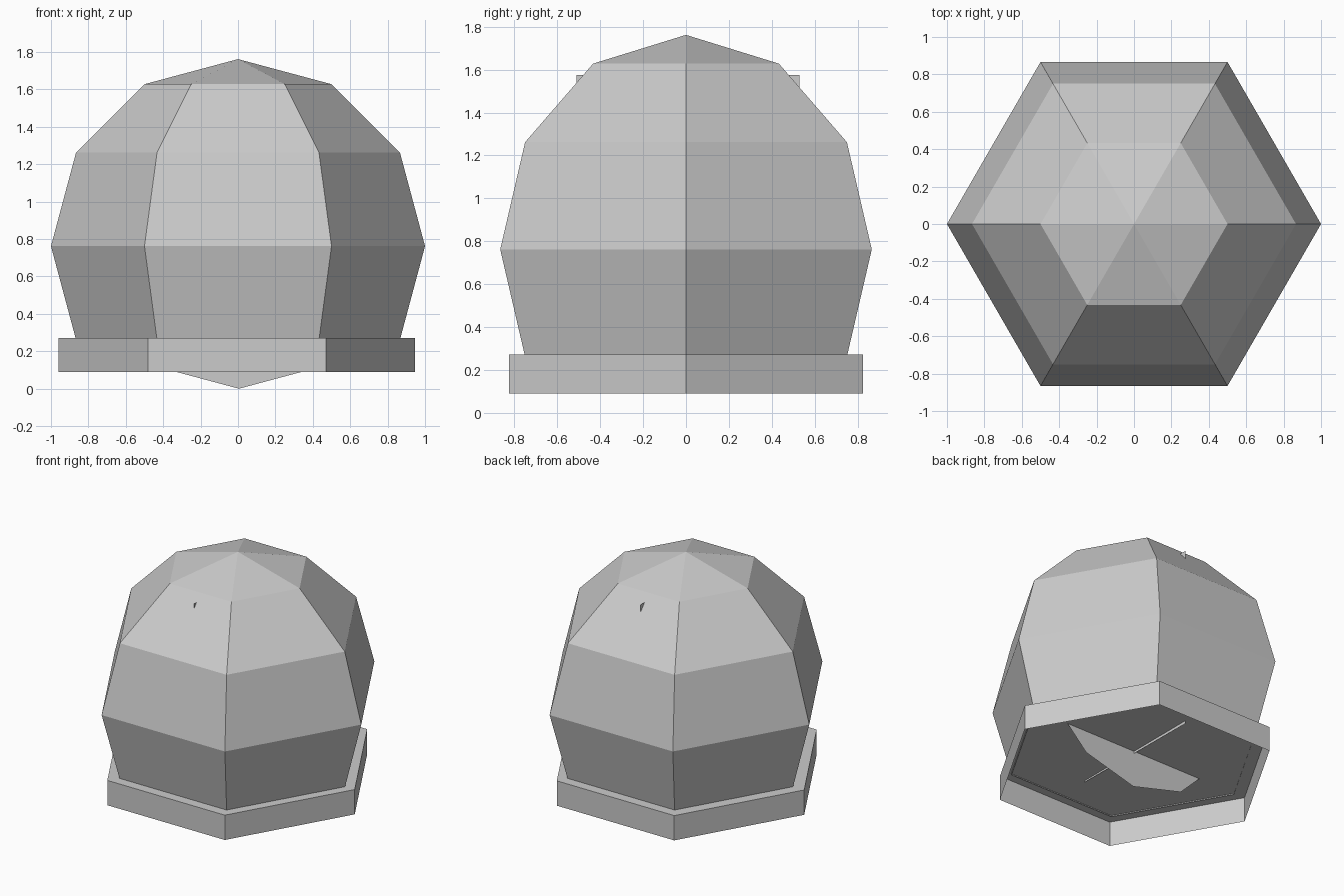
import bpy, bmesh
from math import sin, cos, pi

cube = bpy.data.objects.get("Cube")
if cube:
    bpy.data.objects.remove(cube, do_unlink=True)

grey = bpy.data.materials.new("plain grey")
grey.use_nodes = True
grey.diffuse_color = (0.6, 0.6, 0.6, 1)
grey.node_tree.nodes["Principled BSDF"].inputs["Base Color"].default_value = (0.6, 0.6, 0.6, 1)


def finish(name, bm):
    mesh = bpy.data.meshes.new(name)
    bm.to_mesh(mesh)
    bm.free()
    mesh.materials.append(grey)
    obj = bpy.data.objects.new(name, mesh)
    bpy.context.collection.objects.link(obj)
    return obj


def ring(bm, radius, z, cx=0, sides=6):
    return [bm.verts.new((cx + radius * cos(2 * pi * i / sides),
                          radius * sin(2 * pi * i / sides), z)) for i in range(sides)]


def bridge(bm, low, high):
    n = len(low)
    for i in range(n):
        j = (i + 1) % n
        bm.faces.new((low[i], low[j], high[j], high[i]))


# Dome: six-sided sphere, open below its lowest ring
bm = bmesh.new()
rings = [ring(bm, cos(a), 0.762 + sin(a)) for a in (-pi / 6, 0, pi / 6, pi / 3)]
for low, high in zip(rings, rings[1:]):
    bridge(bm, low, high)
tip = bm.verts.new((0, 0, 1.762))
for i in range(6):
    bm.faces.new((rings[-1][i], rings[-1][(i + 1) % 6], tip))
finish("dome", bm)

# Base: hexagonal tray, closed on top and open underneath
bm = bmesh.new()
low, high = ring(bm, 0.953, 0.09, -0.006), ring(bm, 0.953, 0.272, -0.006)
bridge(bm, low, high)
bm.faces.new(high)
finish("base", bm)

# Upright disc inside the dome, dipping through the base
bm = bmesh.new()
radius = 0.82
bm.faces.new([bm.verts.new((0.005 + radius * sin(i * pi / 6), 0, radius - radius * cos(i * pi / 6)))
              for i in range(12)])
finish("inner_disc", bm)

# Upright panel crossing the disc
bm = bmesh.new()
bm.faces.new([bm.verts.new((0, y, z)) for y, z in
              ((-0.51, 0.26), (0.53, 0.25), (0.53, 1.575), (-0.51, 1.575))])
finish("inner_panel", bm)
